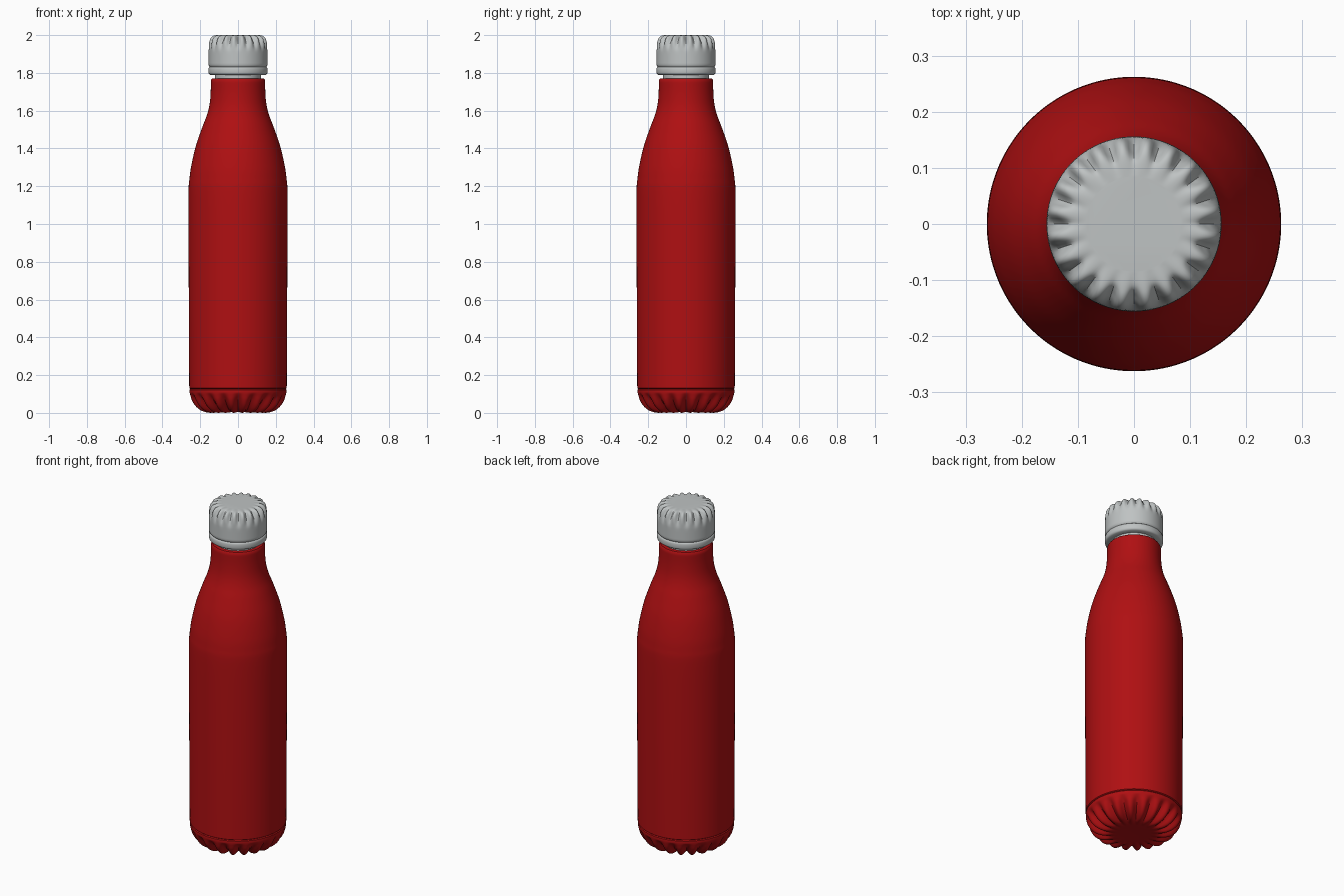
import bpy, bmesh, math

if "Cube" in bpy.data.objects:
    bpy.data.objects.remove(bpy.data.objects["Cube"])

SEG = 180


def material(name, rgb):
    m = bpy.data.materials.new(name)
    m.diffuse_color = (*rgb, 1)
    m.use_nodes = True
    m.node_tree.nodes["Principled BSDF"].inputs["Base Color"].default_value = m.diffuse_color
    return m


red = material("red_paint", (0.43, 0.005, 0.006))
grey = material("brushed_grey", (0.52, 0.545, 0.545))


def smooth_curve(pts, steps=5):
    """Catmull-Rom through (radius, z, flute depth) points."""
    out = []
    for i in range(len(pts) - 1):
        p0, p1, p2, p3 = pts[max(i - 1, 0)], pts[i], pts[i + 1], pts[min(i + 2, len(pts) - 1)]
        for s in range(steps):
            t = s / steps
            out.append(tuple(0.5 * (2 * b + (c - a) * t + (2 * a - 5 * b + 4 * c - d) * t * t
                                    + (3 * b - a - 3 * c + d) * t ** 3)
                             for a, b, c, d in zip(p0, p1, p2, p3)))
    return out + [pts[-1]]


def lathe(name, profile, mat, flutes=0, lift=0.0):
    """Spin a bottom-to-top profile; the third value presses flutes inward, lift moves them in z."""
    bm = bmesh.new()
    rings = []
    for r, z, d in profile:
        ring = []
        for k in range(SEG):
            a = 2 * math.pi * k / SEG
            g = max(d, 0) * (0.5 + 0.5 * math.cos(flutes * a)) ** 1.3 if flutes else 0
            ring.append(bm.verts.new(((r - g) * math.cos(a), (r - g) * math.sin(a), z + lift * g)))
        rings.append(ring)
    for lo, hi in zip(rings, rings[1:]):
        for k in range(SEG):
            n = (k + 1) % SEG
            bm.faces.new((lo[k], lo[n], hi[n], hi[k]))
    bm.faces.new(rings[0][::-1])
    bm.faces.new(rings[-1])
    me = bpy.data.meshes.new(name)
    bm.to_mesh(me)
    bm.free()
    me.materials.append(mat)
    ob = bpy.data.objects.new(name, me)
    bpy.context.collection.objects.link(ob)
    bpy.ops.object.select_all(action='DESELECT')
    ob.select_set(True)
    bpy.context.view_layer.objects.active = ob
    bpy.ops.object.shade_smooth_by_angle(angle=math.radians(40))
    return ob


# Fluted round base
base = smooth_curve([(0.09, 0.004, 0), (0.13, 0.001, 0.006), (0.165, 0.002, 0.016), (0.2, 0.014, 0.021),
                     (0.228, 0.037, 0.021), (0.246, 0.066, 0.015), (0.254, 0.092, 0.005),
                     (0.257, 0.108, 0), (0.257, 0.122, 0)])
lathe("base", base + [(0.252, 0.127, 0)], red, 20, 0.8)

# Bottle body with shoulder, neck and rounded lip
shoulder = smooth_curve([(0.262, 0.95, 0), (0.262, 1.17, 0), (0.257, 1.24, 0), (0.247, 1.31, 0),
                         (0.224, 1.41, 0), (0.190, 1.51, 0), (0.165, 1.575, 0), (0.151, 1.63, 0),
                         (0.145, 1.69, 0), (0.144, 1.75, 0)])
lathe("body", [(0.252, 0.126, 0), (0.258, 0.131, 0), (0.259, 0.27, 0)] + shoulder
      + [(0.143, 1.762, 0), (0.138, 1.769, 0), (0.13, 1.771, 0), (0.1, 1.771, 0)], red)

# Thin neck collar under the cap
lathe("neck_collar", [(0.121, 1.765, 0), (0.121, 1.80, 0)], grey)

# Cap rim ring
lathe("cap_rim", [(0.12, 1.79, 0), (0.148, 1.79, 0), (0.154, 1.795, 0), (0.156, 1.802, 0),
                  (0.156, 1.822, 0), (0.154, 1.828, 0), (0.149, 1.832, 0)], grey)

# Cap with fluted top edge
cap = smooth_curve([(0.156, 1.845, 0), (0.156, 1.90, 0), (0.156, 1.925, 0.002), (0.155, 1.95, 0.008),
                    (0.151, 1.973, 0.013), (0.143, 1.988, 0.015), (0.13, 1.997, 0.011),
                    (0.112, 2.0, 0.004), (0.085, 2.0, 0)])
lathe("cap", [(0.149, 1.831, 0), (0.154, 1.836, 0)] + cap, grey, 20, -0.8)
